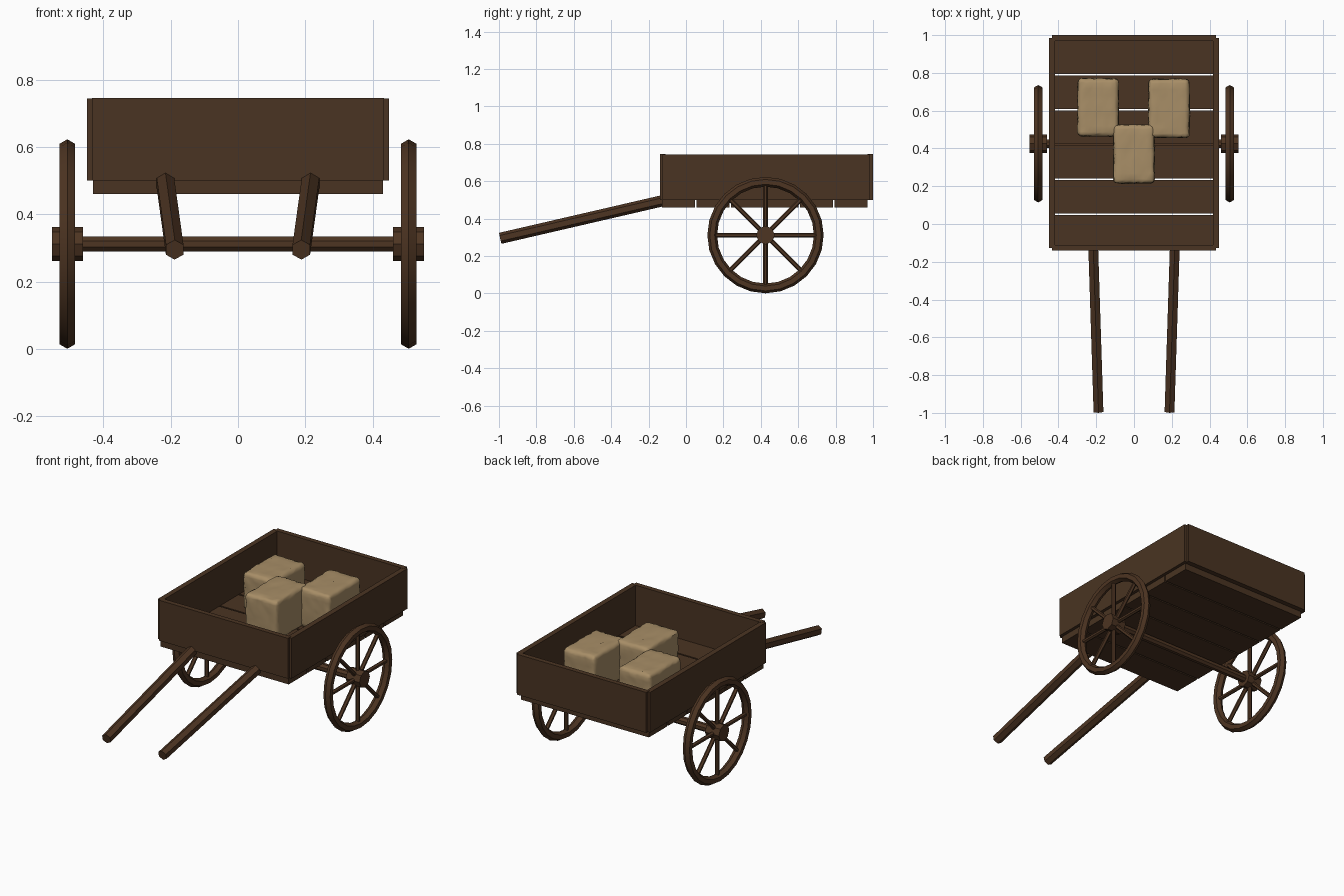
import bpy, bmesh, math, random
from mathutils import Vector, Matrix

random.seed(4)
cube = bpy.data.objects.get("Cube")
if cube:
    bpy.data.objects.remove(cube, do_unlink=True)


def make_material(name, rgb):
    mat = bpy.data.materials.new(name)
    mat.use_nodes = True
    mat.diffuse_color = (*rgb, 1)
    bsdf = mat.node_tree.nodes["Principled BSDF"]
    bsdf.inputs["Base Color"].default_value = (*rgb, 1)
    bsdf.inputs["Roughness"].default_value = 0.9
    return mat


PLANK = make_material("plank brown", (0.068, 0.034, 0.016))
POLE = make_material("pole brown", (0.075, 0.035, 0.016))
STRAW = make_material("straw", (0.39, 0.27, 0.135))


def finish(name, bm, mat, angle=None):
    bmesh.ops.recalc_face_normals(bm, faces=bm.faces)
    mesh = bpy.data.meshes.new(name)
    bm.to_mesh(mesh)
    bm.free()
    mesh.materials.append(mat)
    obj = bpy.data.objects.new(name, mesh)
    bpy.context.collection.objects.link(obj)
    if angle:
        bpy.ops.object.select_all(action="DESELECT")
        obj.select_set(True)
        bpy.context.view_layer.objects.active = obj
        bpy.ops.object.shade_smooth_by_angle(angle=math.radians(angle))
    return obj


def add_box(bm, low, high):
    low, high = Vector(low), Vector(high)
    place = Matrix.Translation((low + high) / 2) @ Matrix.Diagonal((*(high - low), 1))
    return bmesh.ops.create_cube(bm, size=1, matrix=place)["verts"]


def box(name, low, high):
    bm = bmesh.new()
    add_box(bm, low, high)
    return finish(name, bm, PLANK)


def add_rod(bm, start, end, radius, sides, twist=0.0):
    start, end = Vector(start), Vector(end)
    axis = end - start
    place = (Matrix.Translation((start + end) / 2) @ axis.to_track_quat("Z", "Y").to_matrix().to_4x4()
             @ Matrix.Rotation(twist, 4, "Z"))
    bmesh.ops.create_cone(bm, cap_ends=True, segments=sides, radius1=radius,
                          radius2=radius, depth=axis.length, matrix=place)


def rod(name, start, end, radius, sides, twist=0.0):
    bm = bmesh.new()
    add_rod(bm, start, end, radius, sides, twist)
    return finish(name, bm, POLE)


# Floor planks with narrow gaps
PITCH = 0.1845
for i in range(6):
    y = -0.128 + i * PITCH
    box(f"floor_plank_{i + 1}", (-0.43, y, 0.46), (0.43, y + PITCH - 0.009, 0.5))

# Walls of the cart bed
for side, s in (("left", 1), ("right", -1)):
    x = sorted((s * 0.417, s * 0.449))
    box(f"{side}_wall", (x[0], -0.126, 0.5), (x[1], 0.985, 0.744))
box("front_wall", (-0.433, -0.14, 0.5), (0.433, -0.11, 0.745))
box("back_wall", (-0.433, 0.97, 0.5), (0.433, 1.0, 0.745))

# Axle and pull handles
HUB_Y, HUB_Z = 0.425, 0.312
rod("axle", (-0.47, HUB_Y, HUB_Z), (0.47, HUB_Y, HUB_Z), 0.024, 8, math.pi / 8)
for side, s in (("left", 1), ("right", -1)):
    rod(f"{side}_handle", (s * 0.188, -0.993, 0.295), (s * 0.216, -0.12, 0.497), 0.03, 6)


# Wheels: six-sided rim, hub and spokes
def wheel(side, s):
    x, major, minor, steps = s * 0.507, 0.285, 0.026, 24
    bm = bmesh.new()
    rings = []
    for i in range(steps):
        a = math.tau * i / steps
        ring = []
        for j in range(6):
            b = math.tau * j / 6
            r = major + minor * math.cos(b)
            ring.append(bm.verts.new((x + minor * math.sin(b), HUB_Y + r * math.cos(a),
                                      HUB_Z + r * math.sin(a))))
        rings.append(ring)
    for i in range(steps):
        p, q = rings[i], rings[(i + 1) % steps]
        for j in range(6):
            k = (j + 1) % 6
            bm.faces.new((p[j], p[k], q[k], q[j]))
    finish(f"{side}_wheel_rim", bm, POLE, 30)

    rod(f"{side}_wheel_hub", (s * 0.46, HUB_Y, HUB_Z), (s * 0.553, HUB_Y, HUB_Z), 0.05, 8)

    bm = bmesh.new()
    for i in range(8):
        a = math.tau * i / 8
        d = Vector((0, math.cos(a), math.sin(a)))
        c = Vector((x, HUB_Y, HUB_Z))
        add_rod(bm, c + d * 0.03, c + d * 0.275, 0.0125, 6)
    finish(f"{side}_wheel_spokes", bm, POLE)


wheel("left", 1)
wheel("right", -1)


# Straw bales: rounded blocks with a slightly rough surface
def bale(name, x, y, top, length):
    bm = bmesh.new()
    add_box(bm, (x - 0.108, y - length / 2, 0.498), (x + 0.108, y + length / 2, top))
    bmesh.ops.bevel(bm, geom=bm.edges[:], offset=0.022, segments=3, profile=0.5, affect="EDGES")
    long_edges = [e for e in bm.edges if e.calc_length() > 0.1]
    bmesh.ops.subdivide_edges(bm, edges=long_edges, cuts=7, use_grid_fill=True)
    for v in bm.verts:
        v.co += Vector([random.uniform(-0.003, 0.003) for _ in range(3)])
    finish(name, bm, STRAW, 60)


bale("right_bale", -0.19, 0.617, 0.722, 0.305)
bale("left_bale", 0.185, 0.612, 0.732, 0.31)
bale("front_bale", 0.0, 0.37, 0.738, 0.31)
